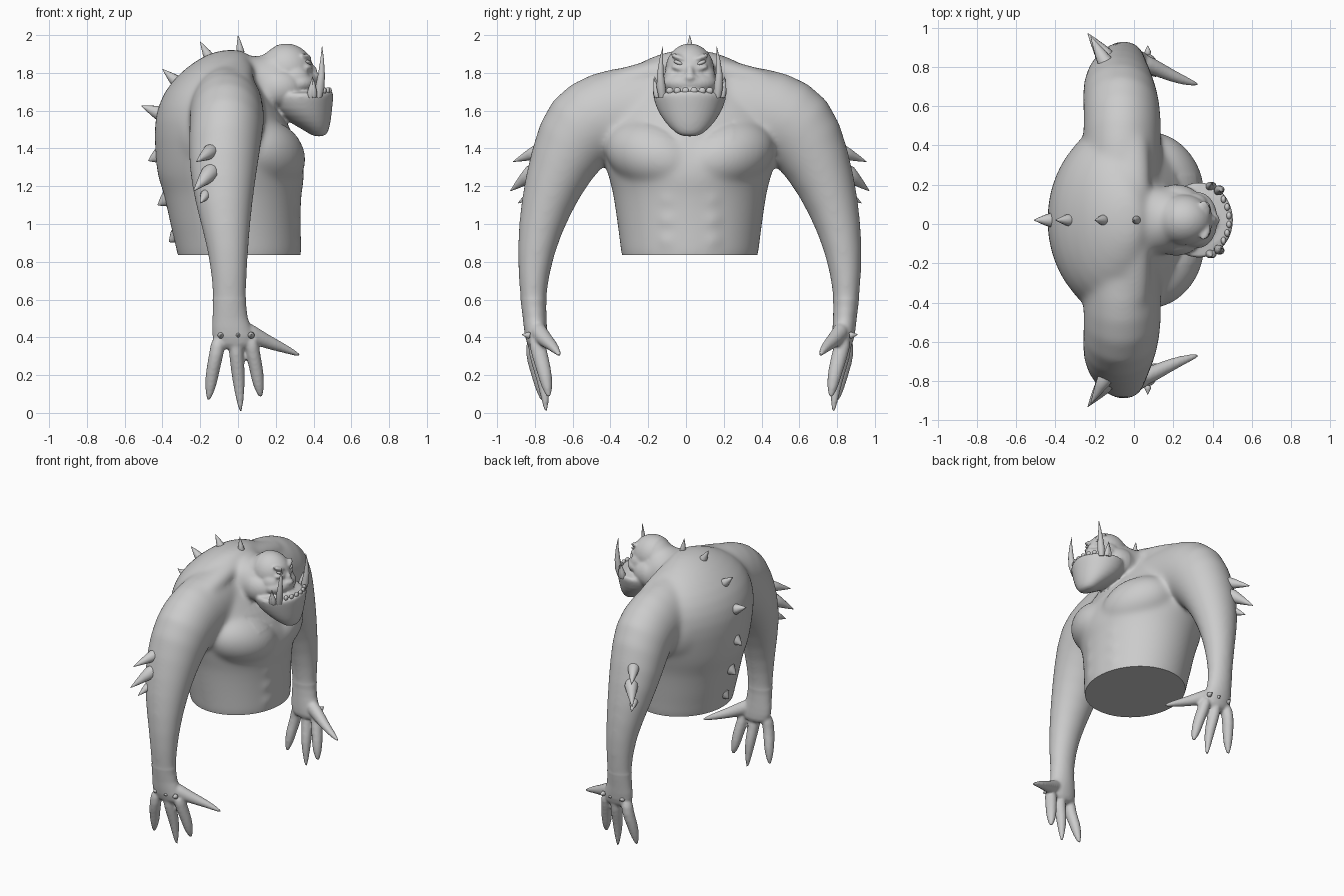
import bpy, bmesh, math
from mathutils import Vector, Matrix, Euler

cube = bpy.data.objects.get("Cube")
if cube:
    bpy.data.objects.remove(cube, do_unlink=True)

MID = 0.02  # the body's midline in y
X, Z = Vector((1, 0, 0)), Vector((0, 0, 1))

clay = bpy.data.materials.new("clay grey")
clay.use_nodes = True
clay.diffuse_color = (0.6, 0.6, 0.6, 1)
clay.node_tree.nodes["Principled BSDF"].inputs["Base Color"].default_value = clay.diffuse_color


def loft(bm, rings, u, sides=24):
    """Closed tube through (centre, radius along u, radius across u) rings."""
    pts = [Vector(r[0]) for r in rings]
    loops = []
    for i, (_, ru, rw) in enumerate(rings):
        t = pts[min(i + 1, len(pts) - 1)] - pts[max(i - 1, 0)]
        w = t.cross(u).normalized()
        loops.append([bm.verts.new(pts[i] + u * ru * math.cos(a) + w * rw * math.sin(a))
                      for a in (2 * math.pi * k / sides for k in range(sides))])
    faces = [bm.faces.new(loops[0]), bm.faces.new(loops[-1][::-1])]
    for a, b in zip(loops, loops[1:]):
        for k in range(sides):
            j = (k + 1) % sides
            faces.append(bm.faces.new((a[k], b[k], b[j], a[j])))
    bmesh.ops.recalc_face_normals(bm, faces=faces)


def blob(bm, centre, radii, tilt=0, yaw=0):
    m = (Matrix.Translation(centre) @ Euler((tilt, 0, yaw)).to_matrix().to_4x4()
         @ Matrix.Diagonal((*radii, 1)))
    bmesh.ops.create_uvsphere(bm, u_segments=16, v_segments=10, radius=1, matrix=m)


def spike(bm, base, tip, r, bend=(0, 0, 0)):
    base, tip, bend = Vector(base), Vector(tip), Vector(bend)
    u = (tip - base).cross(Vector((0.3, 1, 0.2))).normalized()
    profile = ((0, 0.8), (0.2, 1), (0.45, 0.75), (0.75, 0.38), (1, 0.04))
    loft(bm, [(base.lerp(tip, f) + bend * math.sin(f * math.pi), r * k, r * k)
              for f, k in profile], u, 12)


def side(p, s):
    return (p[0], MID + s * p[1], p[2])


def finish(name, bm):
    me = bpy.data.meshes.new(name)
    bm.to_mesh(me)
    bm.free()
    me.materials.append(clay)
    ob = bpy.data.objects.new(name, me)
    bpy.context.collection.objects.link(ob)
    bpy.ops.object.select_all(action='DESELECT')
    ob.select_set(True)
    bpy.context.view_layer.objects.active = ob
    bpy.ops.object.shade_smooth_by_angle(angle=math.radians(50))
    return ob


body = bmesh.new()

# Torso: height, centre x, depth, half width
torso = ((0.74, 0.01, 0.328, 0.36), (0.84, 0.01, 0.328, 0.363), (1.0, -0.015, 0.348, 0.385),
         (1.18, -0.03, 0.365, 0.41), (1.24, -0.035, 0.395, 0.43), (1.38, -0.05, 0.39, 0.47),
         (1.55, -0.095, 0.355, 0.49), (1.7, -0.125, 0.275, 0.44), (1.81, -0.1, 0.2, 0.35),
         (1.89, -0.06, 0.13, 0.2), (1.925, -0.03, 0.05, 0.07))
loft(body, [((x, MID, z), rx, ry) for z, x, rx, ry in torso], X, 32)

# Neck
loft(body, [((-0.1, MID, 1.7), 0.17, 0.2), ((0.05, MID, 1.73), 0.16, 0.185),
            ((0.17, MID, 1.745), 0.15, 0.165), ((0.3, MID, 1.76), 0.13, 0.14)], Z)

# Skull, muzzle and nose
blob(body, (0.255, MID, 1.815), (0.15, 0.135, 0.142))
blob(body, (0.325, MID, 1.745), (0.105, 0.15, 0.07))
blob(body, (0.395, MID, 1.8), (0.028, 0.024, 0.04))
blob(body, (0.415, MID, 1.775), (0.024, 0.028, 0.02))

# Heavy lower jaw with a shallow mouth rim: height, centre x, depth, half width
jaw = ((1.462, 0.43, 0.03, 0.045), (1.49, 0.42, 0.06, 0.085), (1.54, 0.38, 0.112, 0.135),
       (1.61, 0.335, 0.165, 0.178), (1.68, 0.33, 0.178, 0.198), (1.705, 0.33, 0.174, 0.198),
       (1.705, 0.33, 0.15, 0.175), (1.685, 0.33, 0.135, 0.16))
loft(body, [((x, MID, z), rx, ry) for z, x, rx, ry in jaw], X)
blob(body, (0.45, MID, 1.515), (0.035, 0.06, 0.035))

for s in (-1, 1):
    # Brow, eye bag, nostril, cheek and jaw hinge
    blob(body, side((0.362, 0.058, 1.882), s), (0.028, 0.05, 0.015), s * 0.35, s * 0.3)
    blob(body, side((0.373, 0.06, 1.826), s), (0.022, 0.042, 0.014), s * 0.2, s * 0.3)
    blob(body, side((0.4, 0.028, 1.772), s), (0.024, 0.02, 0.016))
    blob(body, side((0.3, 0.085, 1.775), s), (0.08, 0.055, 0.065))
    blob(body, side((0.21, 0.1, 1.72), s), (0.13, 0.085, 0.1))
    # Broad chest plates and stomach muscles
    blob(body, side((0.145, 0.2, 1.365), s), (0.205, 0.28, 0.185), s * 0.3, s * 0.5)
    for z in (0.91, 1.02, 1.13):
        blob(body, side((0.276, 0.09, z), s), (0.056, 0.09, 0.065))
    # Shoulder blade and neck-to-shoulder ridge
    blob(body, side((-0.16, 0.25, 1.5), s), (0.2, 0.26, 0.28), 0, -s * 0.55)
    loft(body, [(side((-0.02, 0.0, 1.84), s), 0.1, 0.07), (side((-0.005, 0.15, 1.815), s), 0.09, 0.07),
                (side((-0.005, 0.3, 1.77), s), 0.09, 0.07), (side((-0.03, 0.5, 1.72), s), 0.1, 0.07)], X)
    # Arm: centre x, side, height, radius along x, radius across
    arm = ((-0.06, 0.0, 1.62, 0.2, 0.26), (-0.06, 0.3, 1.585, 0.2, 0.25),
           (-0.06, 0.45, 1.57, 0.2, 0.25), (-0.06, 0.575, 1.52, 0.198, 0.24),
           (-0.08, 0.68, 1.32, 0.188, 0.178), (-0.076, 0.765, 1.09, 0.15, 0.137),
           (-0.05, 0.82, 0.85, 0.105, 0.099), (-0.045, 0.832, 0.62, 0.088, 0.07),
           (-0.045, 0.82, 0.5, 0.09, 0.062), (-0.025, 0.815, 0.41, 0.118, 0.062),
           (-0.015, 0.8, 0.33, 0.1, 0.048))
    loft(body, [(side(p, s), rx, rw) for *p, rx, rw in arm], X)
    # Fingers: base x, middle x, tip x, side offset, tip height
    for a, b, c, v, z in ((-0.1, -0.135, -0.158, 0.02, 0.055), (-0.015, 0.0, 0.015, 0, -0.01),
                          (0.065, 0.1, 0.122, -0.015, 0.075)):
        loft(body, [(side((a, 0.82, 0.41), s), 0.042, 0.045),
                    (side((a * 0.6 + b * 0.4, 0.81 + v, 0.31), s), 0.04, 0.045),
                    (side((b, 0.785 + v, 0.22), s), 0.038, 0.04),
                    (side((b * 0.6 + c * 0.4, 0.77 + v, 0.14), s), 0.032, 0.033),
                    (side((c, 0.76 + v, z), s), 0.008, 0.008)], X, 12)
    # Thumb
    loft(body, [(side((0.0, 0.815, 0.45), s), 0.06, 0.05), (side((0.08, 0.79, 0.415), s), 0.055, 0.045),
                (side((0.16, 0.75, 0.375), s), 0.04, 0.036), (side((0.24, 0.715, 0.345), s), 0.028, 0.028),
                (side((0.34, 0.685, 0.3), s), 0.009, 0.009)], Z, 12)

# Fuse all flesh into one smooth skin
rough = finish("rough_body", body)
rough.modifiers.new("round", 'SUBSURF').levels = 1
remesh = rough.modifiers.new("fuse", 'REMESH')
remesh.mode = 'VOXEL'
remesh.voxel_size = 0.009
soften = rough.modifiers.new("soften", 'SMOOTH')
soften.factor, soften.iterations = 0.5, 5
graph = bpy.context.evaluated_depsgraph_get()
skin = bmesh.new()
skin.from_mesh(rough.evaluated_get(graph).to_mesh())
bpy.data.objects.remove(rough, do_unlink=True)

# Blend the muscles of the torso and arms further, keeping the head and hands crisp
flesh = [v for v in skin.verts if v.co.z > 0.6
         and not (v.co.x > 0.2 and v.co.z > 1.45 and abs(v.co.y - MID) < 0.23)]
for _ in range(35):
    bmesh.ops.smooth_vert(skin, verts=flesh, factor=0.5,
                          use_axis_x=True, use_axis_y=True, use_axis_z=True)

# Flat cut at the waist, leaving the arms alone
verts = [v for v in skin.verts if abs(v.co.y - MID) < 0.55 and v.co.z < 1]
faces = list({f for v in verts for f in v.link_faces})
edges = list({e for f in faces for e in f.edges})
cut = bmesh.ops.bisect_plane(skin, geom=verts + edges + faces, plane_co=(0, 0, 0.835),
                             plane_no=(0, 0, 1), clear_inner=True)
rim = [e for e in cut["geom_cut"] if isinstance(e, bmesh.types.BMEdge)]
bmesh.ops.holes_fill(skin, edges=rim, sides=0)
finish("body", skin)

# Spikes down the spine: base x, z, tip x, z, radius
spine = bmesh.new()
for bx, bz, tx, tz, r in ((0.015, 1.89, 0.0, 2.0, 0.022), (-0.14, 1.86, -0.2, 1.965, 0.03),
                          (-0.31, 1.74, -0.4, 1.82, 0.033), (-0.4, 1.58, -0.51, 1.625, 0.038),
                          (-0.4, 1.37, -0.475, 1.335, 0.045), (-0.36, 1.14, -0.425, 1.1, 0.045),
                          (-0.32, 0.94, -0.365, 0.905, 0.04)):
    spike(spine, (bx, MID, bz), (tx, MID, tz), r)
finish("spine_spikes", spine)

# Teeth along the front of the jaw
teeth = bmesh.new()
for i in range(6):
    a = (i - 2.5) * 0.25
    blob(teeth, (0.33 + 0.155 * math.cos(a), MID + 0.18 * math.sin(a), 1.706), (0.013, 0.019, 0.018))
finish("teeth", teeth)

for s, label in ((-1, "right"), (1, "left")):
    tusks = bmesh.new()
    spike(tusks, side((0.425, 0.145, 1.67), s), side((0.445, 0.142, 1.94), s), 0.025, (0.008, s * 0.012, 0))
    spike(tusks, side((0.385, 0.17, 1.67), s), side((0.395, 0.185, 1.78), s), 0.022)
    spike(tusks, side((0.4, 0.17, 1.67), s), side((0.4, 0.19, 1.77), s), 0.02)
    finish(label + "_tusks", tusks)

    eye = bmesh.new()
    blob(eye, side((0.372, 0.06, 1.854), s), (0.016, 0.028, 0.011), s * 0.35, s * 0.3)
    finish(label + "_eye", eye)

    elbow = bmesh.new()
    spike(elbow, side((-0.13, 0.775, 1.395), s), side((-0.22, 0.935, 1.33), s), 0.04)
    spike(elbow, side((-0.13, 0.81, 1.29), s), side((-0.235, 0.95, 1.175), s), 0.046)
    spike(elbow, side((-0.165, 0.82, 1.165), s), side((-0.2, 0.91, 1.11), s), 0.028)
    finish(label + "_arm_spikes", elbow)

    knuckles = bmesh.new()
    for x in (-0.09, 0.0, 0.07):
        spike(knuckles, side((x, 0.845, 0.41), s), side((x, 0.89, 0.415), s), 0.018)
    finish(label + "_knuckle_spikes", knuckles)
